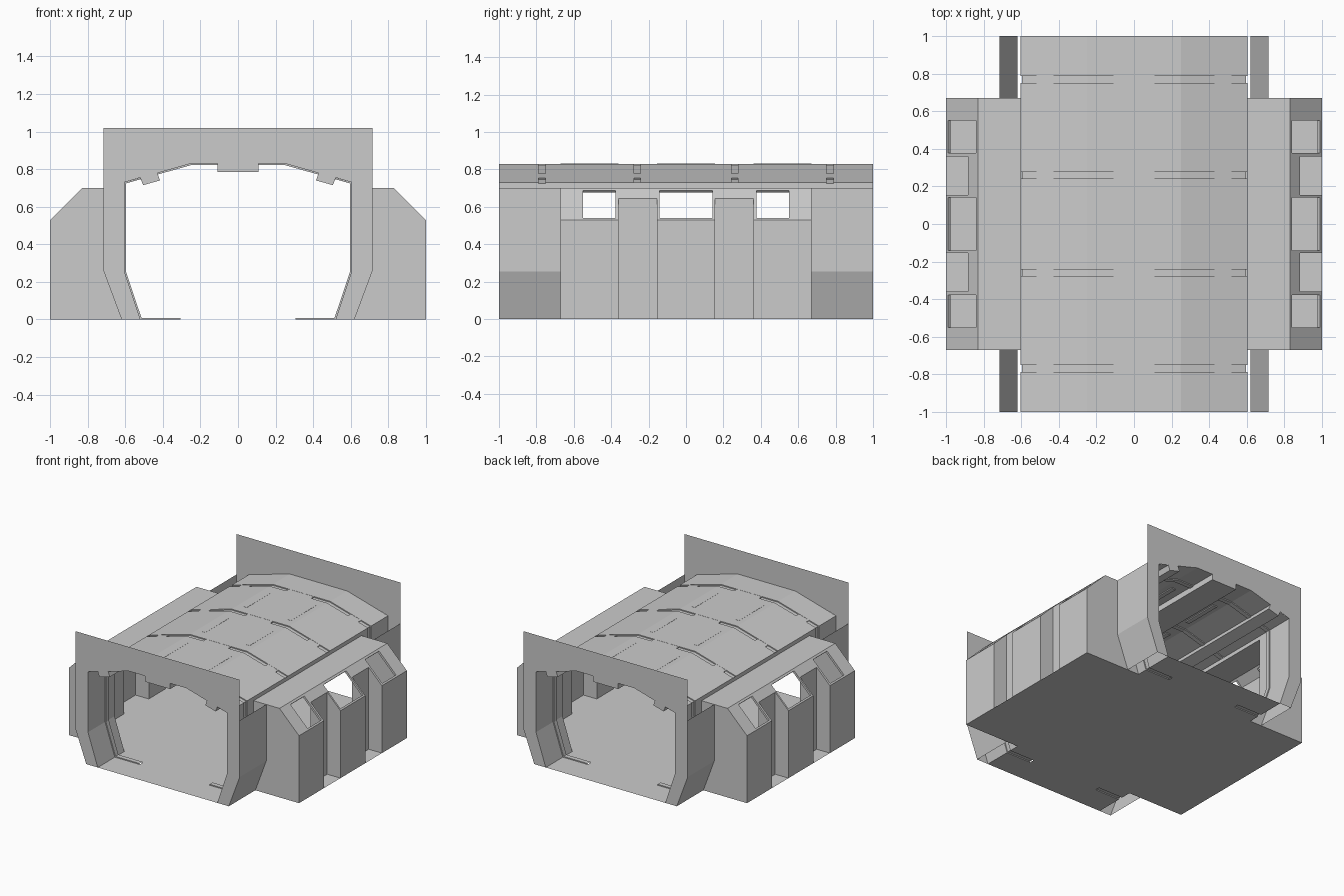
import bpy, bmesh
from mathutils import Vector

if "Cube" in bpy.data.objects:
    bpy.data.objects.remove(bpy.data.objects["Cube"])


def make(name, polys, mirror=True):
    """Object from polygons (lists of points); zero-area ones are dropped."""
    bm = bmesh.new()
    for p in polys:
        f = bm.faces.new([bm.verts.new(c) for c in p])
        f.normal_update()
        if f.calc_area() < 1e-6:
            bmesh.ops.delete(bm, geom=[f], context='FACES')
    bmesh.ops.remove_doubles(bm, verts=bm.verts, dist=1e-4)
    bmesh.ops.recalc_face_normals(bm, faces=bm.faces)
    me = bpy.data.meshes.new(name)
    bm.to_mesh(me)
    bm.free()
    ob = bpy.data.objects.new(name, me)
    bpy.context.collection.objects.link(ob)
    if mirror:
        m = ob.modifiers.new("mirror", 'MIRROR')
        m.merge_threshold = 0.0005
    return ob


def loft(sections, skip=lambda y0, y1, i: False):
    """Quads between successive (y, xz-profile) sections."""
    out = []
    for (y0, a), (y1, b) in zip(sections, sections[1:]):
        for i in range(len(a) - 1):
            if not skip(y0, y1, i):
                out.append([(a[i][0], y0, a[i][1]), (a[i+1][0], y0, a[i+1][1]),
                            (b[i+1][0], y1, b[i+1][1]), (b[i][0], y1, b[i][1])])
    return out


def at_y(profile, y):
    return [(x, y, z) for x, z in profile]


def bar(profile, y0, y1):
    """Closed prism along y."""
    loop = profile + profile[:1]
    return loft([(y0, loop), (y1, loop)]) + [at_y(profile, y0), at_y(profile, y1)]


def grooved(y0, y1, grooves, base, inset):
    """Sections along y that step to the inset profile at each groove."""
    s = [(y0, base)]
    for g in grooves:
        s += [(g - .018, base), (g - .018, inset), (g + .018, inset), (g + .018, base)]
    return s + [(y1, base)]


# End plates with the notched doorway
half = [(0, 1.02), (.715, 1.02), (.715, .255), (.62, 0), (.52, 0), (.605, .255),
        (.605, .73), (.52, .755), (.505, .715), (.415, .74), (.43, .779),
        (.25, .83), (.11, .83), (.11, .785), (0, .785)]
make("end_plates", [at_y(half, -1), at_y(half, 1)])

# Roof with shallow cross grooves
roof = [(0, .83), (.25, .83), (.605, .73)]
roof_in = [(0, .822), (.248, .822), (.597, .724)]
make("roof", loft(grooved(-1, 1, [-.77, -.26, .26, .77], roof, roof_in)))

# Inner walls and outer skins at both ends
wall = [(.305, 0), (.52, 0), (.605, .255), (.605, .73)]
wall_in = [(.305, .008), (.514, .008), (.597, .256), (.597, .724)]
skin = [(.62, 0), (.715, .255), (.715, .7)]
inner, outer = [], []
for y0, y1, g in ((-1, -.67, -.77), (.67, 1, .77)):
    inner += loft(grooved(y0, y1, [g], wall, wall_in))
    outer += loft([(y0, skin), (y1, skin)])
make("inner_walls", inner)
make("outer_skins", outer)

# Floor: centre strip plus wide part under the side bays
make("floor", [[(0, -1, 0), (.305, -1, 0), (.305, 1, 0), (0, 1, 0)],
               [(.305, -.67, 0), (1, -.67, 0), (1, .67, 0), (.305, .67, 0)]])

# Side bays: three pillars with window openings, two recesses between
pillar = [(.605, .73), (.605, .7), (.83, .7), (.842, .688), (.99, .54), (1, .53), (1, 0)]
recess = pillar[:4] + [(.885, .645), (.885, .645), (.885, 0)]
windows = [(-.55, -.378), (-.142, .142), (.378, .55)]
sections = []
for k, (y0, y1) in enumerate([(-.67, -.36), (-.155, .155), (.36, .67)]):
    w0, w1 = windows[k]
    if k:
        sections.append((y0, recess))
    sections += [(y0, pillar), (w0, pillar), (w1, pillar), (y1, pillar)]
    if k < 2:
        sections.append((y1, recess))
bay = loft(sections, skip=lambda a, b, i: i == 3 and (a, b) in windows)
end = [(.52, 0), (1, 0), (1, .53), (.83, .7), (.605, .7), (.605, .255)]
make("side_bays", bay + [at_y(end, -.67), at_y(end, .67)])

# Window linings
lining = []
for w0, w1 in windows:
    ring = [(.842, w0, .688), (.99, w0, .54), (.99, w1, .54), (.842, w1, .688)]
    for a, b in zip(ring, ring[1:] + ring[:1]):
        d = Vector((-.012, 0, -.012))
        lining.append([a, b, Vector(b) + d, Vector(a) + d])
make("window_linings", lining)

# Ceiling beams
make("centre_beam", bar([(-.11, .829), (.11, .829), (.11, .785), (-.11, .785)], -1, 1), False)
make("side_beams", bar([(.43, .778), (.415, .74), (.505, .715), (.52, .753)], -1, 1))

# Ceiling light strips
strips = []
for y in (-.515, 0, .515):
    strips += bar([(.175, .831), (.21, .831), (.21, .822), (.175, .822)], y - .155, y + .155)
make("ceiling_lights", strips)
